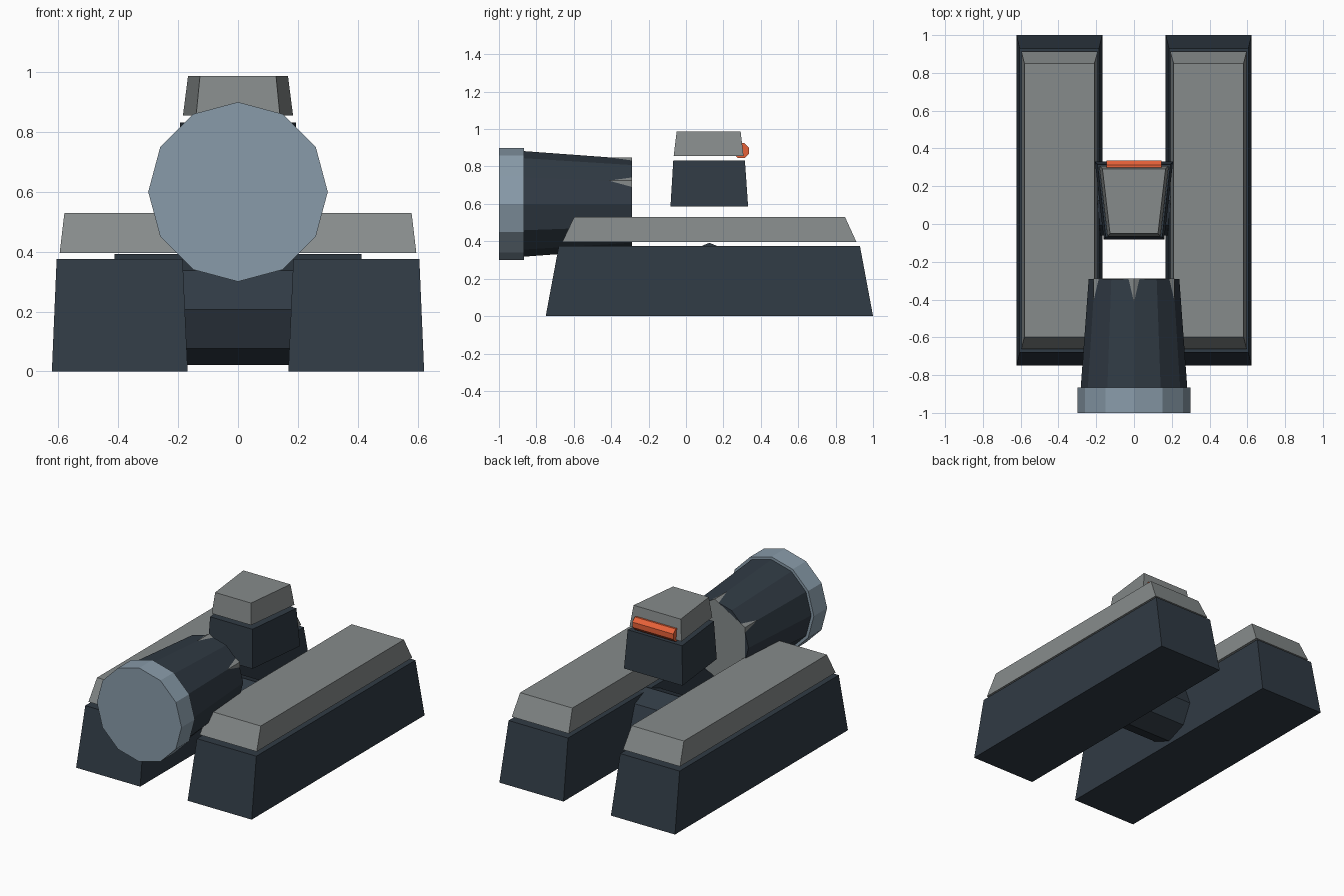
import bpy, bmesh, math
from mathutils import Matrix

if "Cube" in bpy.data.objects:
    bpy.data.objects.remove(bpy.data.objects["Cube"])


def material(name, rgb):
    m = bpy.data.materials.new(name)
    m.diffuse_color = (*rgb, 1)
    m.use_nodes = True
    m.node_tree.nodes["Principled BSDF"].inputs["Base Color"].default_value = m.diffuse_color
    return m


DARK = material("dark_steel", (0.030, 0.043, 0.058))
GREY = material("plate_grey", (0.24, 0.26, 0.26))
BLUE = material("rim_blue", (0.25, 0.33, 0.40))
ORANGE = material("glow_orange", (0.80, 0.12, 0.04))


def finish(bm, name, mat):
    bmesh.ops.recalc_face_normals(bm, faces=bm.faces)
    mesh = bpy.data.meshes.new(name)
    bm.to_mesh(mesh)
    bm.free()
    mesh.materials.append(mat)
    ob = bpy.data.objects.new(name, mesh)
    bpy.context.collection.objects.link(ob)
    return ob


def loft(name, mat, bottom, z0, top, z1):
    """Solid between two four-cornered outlines."""
    bm = bmesh.new()
    lo = [bm.verts.new((x, y, z0)) for x, y in bottom]
    hi = [bm.verts.new((x, y, z1)) for x, y in top]
    bm.faces.new(lo)
    bm.faces.new(hi)
    for i in range(4):
        j = (i + 1) % 4
        bm.faces.new((lo[i], lo[j], hi[j], hi[i]))
    return finish(bm, name, mat)


def rect(x0, x1, y0, y1):
    return [(x0, y0), (x1, y0), (x1, y1), (x0, y1)]


def trap(front, back, y0, y1):
    return [(-front, y0), (front, y0), (back, y1), (-back, y1)]


def prism(name, mat, sides, r0, r1, a, b, axis, centre, turn=0):
    """Polygonal tube from a to b along x or y; turn spins it about its axis."""
    bm = bmesh.new()
    bmesh.ops.create_cone(bm, cap_ends=True, segments=sides,
                          radius1=r0, radius2=r1, depth=b - a)
    bm.transform(Matrix.Translation((0, 0, (a + b) / 2)) @ Matrix.Rotation(turn, 4, 'Z'))
    # a vertex points up at turn = 0
    if axis == 'Y':
        bm.transform(Matrix.Rotation(-math.pi / 2, 4, 'X'))
    else:
        bm.transform(Matrix.Rotation(math.pi / 2, 4, 'Z') @ Matrix.Rotation(-math.pi / 2, 4, 'X')
                     @ Matrix.Rotation(math.pi, 4, 'Y'))
    bm.transform(Matrix.Translation(centre))
    return finish(bm, name, mat)


# Side tracks with floating armour caps
for side, s in (("left", -1), ("right", 1)):
    loft(side + "_track", DARK, rect(s * .168, s * .622, -.75, 1.0), 0,
         rect(s * .185, s * .606, -.68, .93), .375)
    loft(side + "_track_cap", GREY, rect(s * .192, s * .596, -.662, .912), .395,
         rect(s * .21, s * .58, -.598, .85), .53)

# Axle between the tracks
prism("axle", DARK, 8, .185, .185, -.413, .413, 'X', (0, .125, .207))

# Head, narrower at the front
loft("head_base", DARK, trap(.16, .207, -.083, .332), .587, trap(.15, .193, -.068, .315), .832)
loft("head_cap", GREY, trap(.14, .184, -.066, .308), .855, trap(.127, .167, -.05, .292), .987)
prism("visor", ORANGE, 8, .044, .044, -.145, .145, 'X', (0, .295, .885), math.pi / 8)

# Tank: rim, tapered body, hexagonal core and inset disc
c = (0, 0, .6)
prism("tank_rim", BLUE, 12, .3, .3, -1.0, -.865, 'Y', c)
prism("tank_body", DARK, 12, .282, .24, -.866, -.29, 'Y', c)
prism("tank_core", GREY, 6, .249, .249, -.6, -.2895, 'Y', c)
prism("tank_disc", ORANGE, 12, .21, .21, -.998, -.9, 'Y', c)
